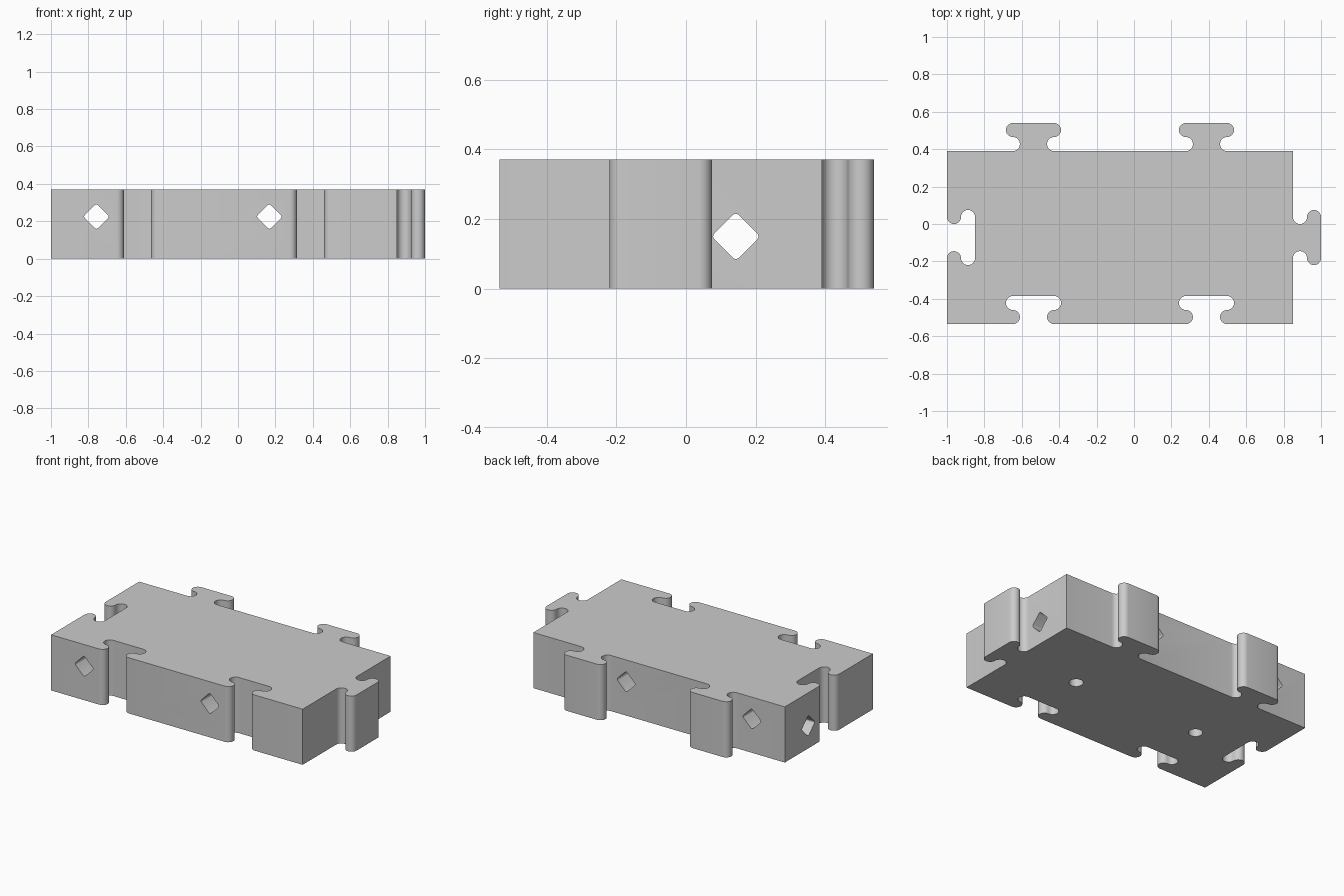
import bpy
import bmesh
from math import sin, cos, pi, radians
from mathutils import Matrix, Vector

default_cube = bpy.data.objects.get("Cube")
if default_cube:
    bpy.data.objects.remove(default_cube, do_unlink=True)

UNIT = 0.925                 # side of one of the two square cells
HEIGHT = 0.37
LEFT, FRONT = -1.0, -0.535
RIGHT, BACK = LEFT + 2 * UNIT, FRONT + UNIT
R = 0.0375                   # radius of the rounded joints
MIDDLE_Y = FRONT + UNIT / 2
CELL_X = [LEFT + UNIT / 2, LEFT + UNIT * 1.5]

grey = bpy.data.materials.new("grey plastic")
grey.use_nodes = True
grey.diffuse_color = (0.6, 0.6, 0.6, 1)
grey.node_tree.nodes["Principled BSDF"].inputs["Base Color"].default_value = (0.6, 0.6, 0.6, 1)


def arc(cx, cy, r, start, end, steps):
    angles = [radians(start + (end - start) * i / steps) for i in range(steps + 1)]
    return [(cx + r * cos(a), cy + r * sin(a)) for a in angles]


def joint_profile():
    """Dovetail knob: a rounded neck below a round-ended head."""
    half = arc(-0.11, R, R, -90, 90, 12) + arc(-0.11, 3 * R, R, 270, 90, 12)[1:]
    return half + [(-u, v) for u, v in reversed(half)]


def edge_points(start, along, joints, side):
    """One side of the outline; side is 1 for knobs and -1 for sockets."""
    along = Vector(along)
    outward = Vector((along.y, -along.x))
    points = [Vector(start)]
    for distance in joints:
        for u, v in joint_profile():
            points.append(Vector(start) + along * (distance + u) + outward * v * side)
    return points


def prism(name, outline, depth, matrix=Matrix()):
    bm = bmesh.new()
    face = bm.faces.new([bm.verts.new((p[0], p[1], 0)) for p in outline])
    new = bmesh.ops.extrude_face_region(bm, geom=[face])["geom"]
    bmesh.ops.translate(bm, vec=(0, 0, depth),
                        verts=[g for g in new if isinstance(g, bmesh.types.BMVert)])
    bmesh.ops.recalc_face_normals(bm, faces=bm.faces)
    bm.transform(matrix)
    mesh = bpy.data.meshes.new(name)
    bm.to_mesh(mesh)
    bm.free()
    mesh.materials.append(grey)
    obj = bpy.data.objects.new(name, mesh)
    bpy.context.collection.objects.link(obj)
    return obj


# Interlocking block outline: sockets in front and left, knobs right and back
two, one = [UNIT / 2, UNIT * 1.5], [UNIT / 2]
outline = (edge_points((LEFT, FRONT), (1, 0), two, -1)
           + edge_points((RIGHT, FRONT), (0, 1), one, 1)
           + edge_points((RIGHT, BACK), (-1, 0), two, 1)
           + edge_points((LEFT, BACK), (0, -1), one, -1))
block = prism("interlocking_block", outline, HEIGHT)

# Cutters: diamond channels with softened corners, and round holes underneath
diamond = []
for k in range(4):
    a = k * pi / 2
    diamond += arc(0.053 * cos(a), 0.053 * sin(a), 0.012, k * 90 - 45, k * 90 + 45, 4)
circle = arc(0, 0, 0.043, 0, 360, 32)[:-1]

cutters = []
for x in CELL_X:
    channel = Matrix.Translation((x - 0.22, 1, 0.225)) @ Matrix.Rotation(pi / 2, 4, 'X')
    cutters.append(prism("cross_channel_cutter", diamond, 2, channel))
    hole = Matrix.Translation((x, MIDDLE_Y, -0.05))
    cutters.append(prism("bottom_hole_cutter", circle, 0.235, hole))
channel = Matrix.Translation((-1.2, 0.143, 0.15)) @ Matrix.Rotation(pi / 2, 4, 'Y')
cutters.append(prism("long_channel_cutter", diamond, 2.4, channel))

bpy.ops.object.select_all(action='DESELECT')
bpy.context.view_layer.objects.active = block
block.select_set(True)
for cutter in cutters:
    cutter.hide_render = True
    mod = block.modifiers.new("cut", 'BOOLEAN')
    mod.operation = 'DIFFERENCE'
    mod.solver = 'EXACT'
    mod.object = cutter
    bpy.ops.object.modifier_apply(modifier=mod.name)
for cutter in cutters:
    bpy.data.objects.remove(cutter, do_unlink=True)

# Smooth rounded joints, crisp flat faces
bpy.ops.object.shade_smooth_by_angle(angle=radians(32))
